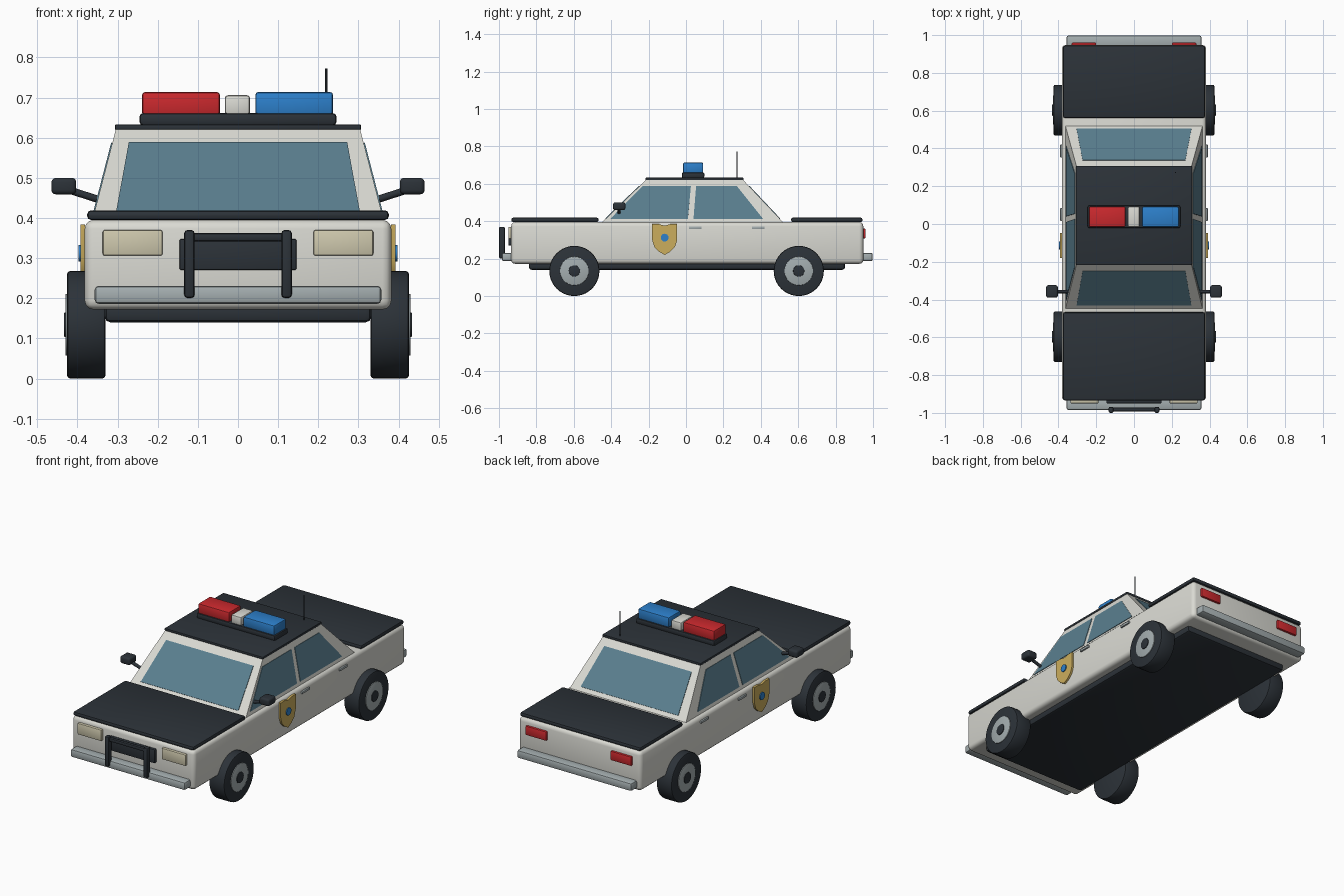
import bpy
import bmesh
from math import radians
from mathutils import Vector, Matrix

cube = bpy.data.objects.get("Cube")
if cube:
    bpy.data.objects.remove(cube, do_unlink=True)


def material(name, *rgb):
    m = bpy.data.materials.new(name)
    m.use_nodes = True
    m.diffuse_color = (*rgb, 1)
    bsdf = next(n for n in m.node_tree.nodes if n.type == 'BSDF_PRINCIPLED')
    bsdf.inputs["Base Color"].default_value = (*rgb, 1)
    return m


WHITE = material("off white", .70, .70, .65)
DARK = material("charcoal", .025, .032, .040)
GLASS = material("window blue grey", .102, .212, .275)
RED = material("signal red", .60, .022, .027)
BLUE = material("signal blue", .026, .216, .60)
GOLD = material("badge gold", .60, .42, .11)
LAMP = material("lamp cream", .62, .58, .42)
CHROME = material("steel grey", .37, .42, .43)

parts = []


def finish(name, bm, mat):
    bmesh.ops.recalc_face_normals(bm, faces=bm.faces)
    mesh = bpy.data.meshes.new(name)
    bm.to_mesh(mesh)
    bm.free()
    mesh.materials.append(mat)
    ob = bpy.data.objects.new(name, mesh)
    bpy.context.scene.collection.objects.link(ob)
    parts.append(ob)
    return ob


def box(name, mat, x, y, z, bevel=.006, segments=2):
    """Bevelled box from three (low, high) ranges."""
    bm = bmesh.new()
    bmesh.ops.create_cube(bm, size=1)
    for v in bm.verts:
        v.co = [(a + b) / 2 + c * (b - a) for c, (a, b) in zip(v.co, (x, y, z))]
    if bevel:
        bmesh.ops.bevel(bm, geom=bm.edges[:], offset=bevel, segments=segments,
                        profile=.5, affect='EDGES')
    return finish(name, bm, mat)


def rod(name, mat, start, end, radius, sides=32, bevel=0):
    """Cylinder between two points."""
    start, end = Vector(start), Vector(end)
    axis = end - start
    turn = axis.to_track_quat('Z', 'Y').to_matrix().to_4x4()
    bm = bmesh.new()
    bmesh.ops.create_cone(bm, cap_ends=True, segments=sides, radius1=radius,
                          radius2=radius, depth=axis.length,
                          matrix=Matrix.Translation((start + end) / 2) @ turn)
    if bevel:
        rims = [e for e in bm.edges if any(len(f.verts) > 4 for f in e.link_faces)]
        bmesh.ops.bevel(bm, geom=rims, offset=bevel, segments=2, profile=.5,
                        affect='EDGES')
    return finish(name, bm, mat)


def plate(name, mat, outline, thickness):
    """Flat outline thickened evenly to both sides."""
    bm = bmesh.new()
    face = bm.faces.new([bm.verts.new(p) for p in outline])
    face.normal_update()
    shift = face.normal * thickness
    bmesh.ops.translate(bm, verts=bm.verts[:], vec=-shift / 2)
    grown = bmesh.ops.extrude_face_region(bm, geom=[face], use_keep_orig=True)
    bmesh.ops.translate(bm, vec=shift,
                        verts=[v for v in grown["geom"] if isinstance(v, bmesh.types.BMVert)])
    return finish(name, bm, mat)


def mirrored(low, high, side):
    return tuple(sorted((low * side, high * side)))


SIDES = (("left", 1), ("right", -1))

# Lower body, hood, trunk lid and underside
box("body", WHITE, (-.382, .382), (-.935, .948), (.172, .395), .022, 3)
box("hood", DARK, (-.376, .376), (-.934, -.467), (.395, .419), .01)
box("trunk_lid", DARK, (-.376, .376), (.562, .944), (.395, .419), .01)
box("underside", DARK, (-.332, .332), (-.84, .85), (.14, .19), .014)

# Cabin: planes that lean inwards between the sill and the roof
SILL, ROOF = .39, .622


def lean(z, low, high):
    return low + (high - low) * (z - SILL) / (ROOF - SILL)


def side_x(z):
    return lean(z, .364, .304)


def front_y(z):
    return lean(z, -.453, -.213)


def rear_y(z):
    return lean(z, .523, .304)


bm = bmesh.new()
rings = []
for z in (SILL, ROOF):
    x, f, r = side_x(z), front_y(z), rear_y(z)
    rings.append([bm.verts.new(p) for p in
                  ((-x, f, z), (x, f, z), (x, r, z), (-x, r, z))])
low, high = rings
bm.faces.new(low)
bm.faces.new(high)
for i in range(4):
    j = (i + 1) % 4
    bm.faces.new((low[i], low[j], high[j], high[i]))
finish("cabin", bm, WHITE)
box("roof", DARK, (-.307, .307), (-.217, .308), (.619, .633), .004)

# Windscreen, rear window and side windows
G0, G1 = .412, .587
for name, y_at in (("windscreen", front_y), ("rear_window", rear_y)):
    plate(name, GLASS, [(-.304, y_at(G0), G0), (.304, y_at(G0), G0),
                        (.272, y_at(G1), G1), (-.272, y_at(G1), G1)], .006)
for label, s in SIDES:
    for name, a, b, c, d in (("front_window", -.405, .01, .026, -.232),
                             ("rear_side_window", .04, .412, .272, .054)):
        plate(f"{label}_{name}", GLASS,
              [(s * side_x(z), y, z) for y, z in ((a, G0), (b, G0), (c, G1), (d, G1))],
              .006)

# Wheels
for label, s in SIDES:
    for place, y in (("front", -.597), ("rear", .603)):
        name = f"{place}_{label}"
        for part, mat, a, b, r, bev in (("tyre", DARK, .33, .426, .134, .008),
                                        ("hub", CHROME, .40, .430, .077, .003),
                                        ("hub_cap", DARK, .42, .434, .03, .002)):
            rod(f"{name}_{part}", mat, (s * a, y, .134), (s * b, y, .134), r, 40, bev)

# Bumpers
box("front_bumper", CHROME, (-.357, .357), (-.984, -.92), (.186, .231), .01)
box("rear_bumper", CHROME, (-.357, .357), (.93, .998), (.186, .231), .01)

# Grille and push bar
box("grille", DARK, (-.146, .146), (-.95, -.92), (.27, .348), .005)
box("push_bar_crosspiece", DARK, (-.125, .125), (-.992, -.972), (.342, .362), .006)
for label, s in SIDES:
    box(f"{label}_push_bar_upright", DARK, mirrored(.108, .134, s),
        (-1, -.968), (.201, .37), .008)

for label, s in SIDES:
    # Head and tail lamps
    box(f"{label}_headlamp", LAMP, mirrored(.188, .337, s), (-.95, -.92), (.306, .37), .005)
    box(f"{label}_tail_lamp", RED, mirrored(.2, .33, s), (.93, .96), (.308, .36), .005)

    # Door mirrors
    rod(f"{label}_mirror_arm", DARK, (s * .335, -.358, .442), (s * .425, -.358, .471), .009, 12)
    box(f"{label}_mirror", DARK, mirrored(.403, .465, s), (-.39, -.324), (.459, .5), .011, 3)

    # Door handles
    for place, y in (("front", .016), ("rear", .352)):
        box(f"{label}_{place}_handle", CHROME, mirrored(.375, .391, s),
            (y, y + .068), (.358, .372), .003)

    # Door shield with a round centre
    half = ((0, .376), (.03, .384), (.067, .384), (.067, .30), (.055, .262), (.03, .237))
    outline = [*half, (0, .22), *[(-w, z) for w, z in half[:0:-1]]]
    plate(f"{label}_door_shield", GOLD,
          [(s * .387, w - .114, z) for w, z in outline], .012)
    rod(f"{label}_shield_centre", BLUE, (s * .385, -.114, .312), (s * .398, -.114, .312), .021, 24)

# Roof light bar
box("light_bar_base", DARK, (-.245, .245), (-.022, .098), (.631, .661), .008)
for name, mat, x0, x1, top in (("red_beacon", RED, -.239, -.045, .714),
                               ("beacon_centre", WHITE, -.033, .03, .706),
                               ("blue_beacon", BLUE, .043, .237, .714)):
    box(name, mat, (x0, x1), (-.016, .092), (.655, top), .008)

# Aerial
rod("aerial", DARK, (.22, .272, .625), (.22, .272, .772), .0028, 8)

# Smooth shading that keeps the sharp edges
bpy.ops.object.select_all(action='DESELECT')
for ob in parts:
    ob.select_set(True)
bpy.context.view_layer.objects.active = parts[0]
bpy.ops.object.shade_smooth_by_angle(angle=radians(35))
